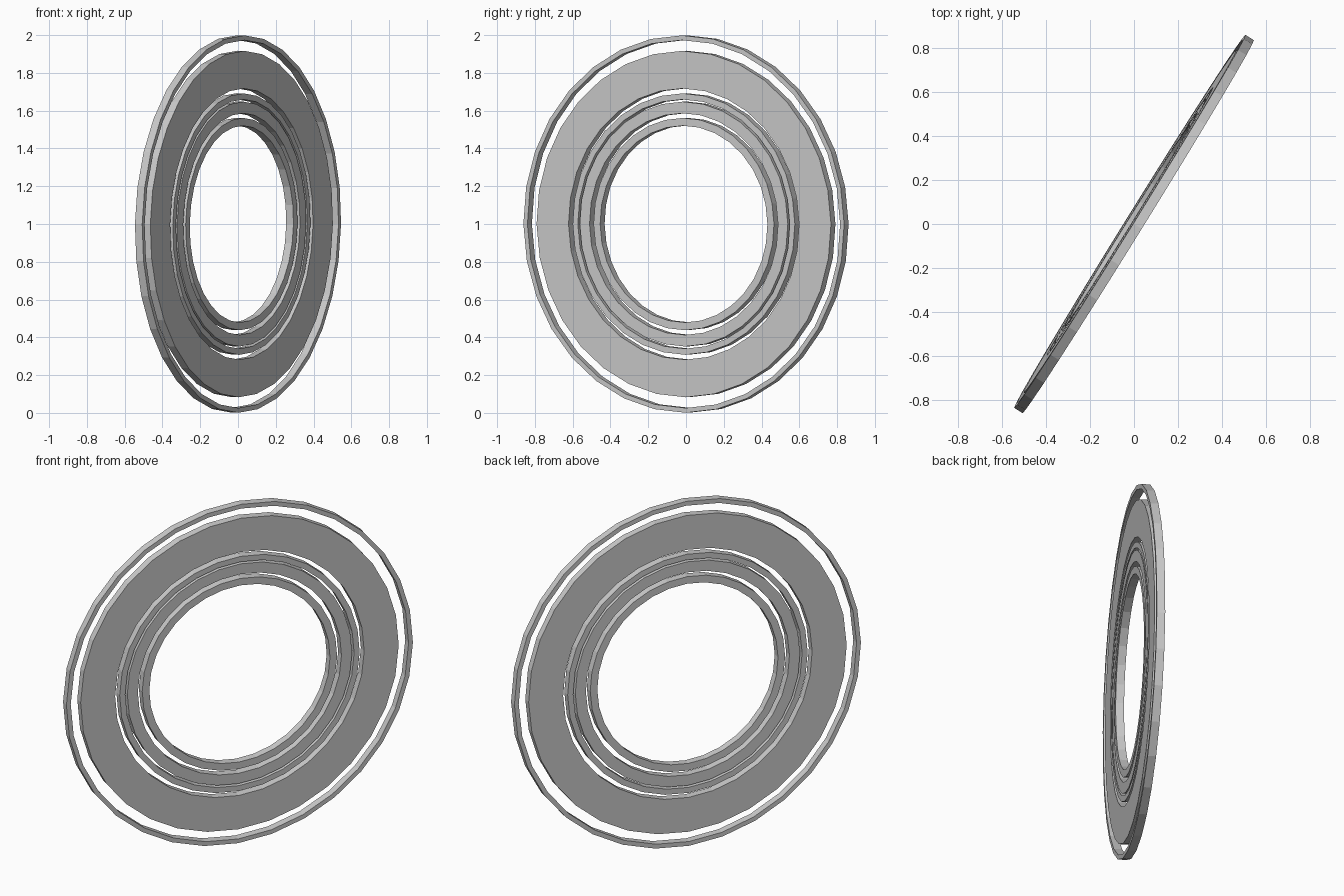
import bpy, bmesh
from math import sin, cos, pi, radians
from mathutils import Matrix, Vector

if "Cube" in bpy.data.objects:
    bpy.data.objects.remove(bpy.data.objects["Cube"])

SIDES = 32
THICK = 0.045

# Common orientation: upright, turned about z, leaning very slightly
turn, lean = radians(58.2), 0.019
across = Vector((cos(turn), sin(turn), 0))
facing = Vector((sin(turn), -cos(turn), 0))
up = Vector((0, 0, 1))
u = up * cos(lean) + facing * sin(lean)
n = facing * cos(lean) - up * sin(lean)
pose = Matrix((across, u, n)).transposed().to_4x4()
pose = Matrix.Translation((0, 0, 1)) @ pose


def flat_ring(name, outer, inner):
    """Square-edged flat ring: rectangular section swept round the axis."""
    bm = bmesh.new()
    section = [(outer, -THICK / 2), (outer, THICK / 2),
               (inner, THICK / 2), (inner, -THICK / 2)]
    loops = []
    for i in range(SIDES):
        a = 2 * pi * i / SIDES
        loops.append([bm.verts.new((r * cos(a), r * sin(a), z)) for r, z in section])
    for i in range(SIDES):
        p, q = loops[i], loops[(i + 1) % SIDES]
        for k in range(4):
            m = (k + 1) % 4
            bm.faces.new((p[k], q[k], q[m], p[m]))
    bmesh.ops.recalc_face_normals(bm, faces=bm.faces)
    bm.transform(pose)
    mesh = bpy.data.meshes.new(name)
    bm.to_mesh(mesh)
    bm.free()
    obj = bpy.data.objects.new(name, mesh)
    bpy.context.collection.objects.link(obj)
    return obj


# Concentric rings, outside to inside
flat_ring("outer_rim", 0.999, 0.974)
flat_ring("broad_band", 0.917, 0.718)
flat_ring("thin_ring", 0.692, 0.660)
flat_ring("middle_ring", 0.648, 0.587)
flat_ring("inner_ring", 0.562, 0.521)
